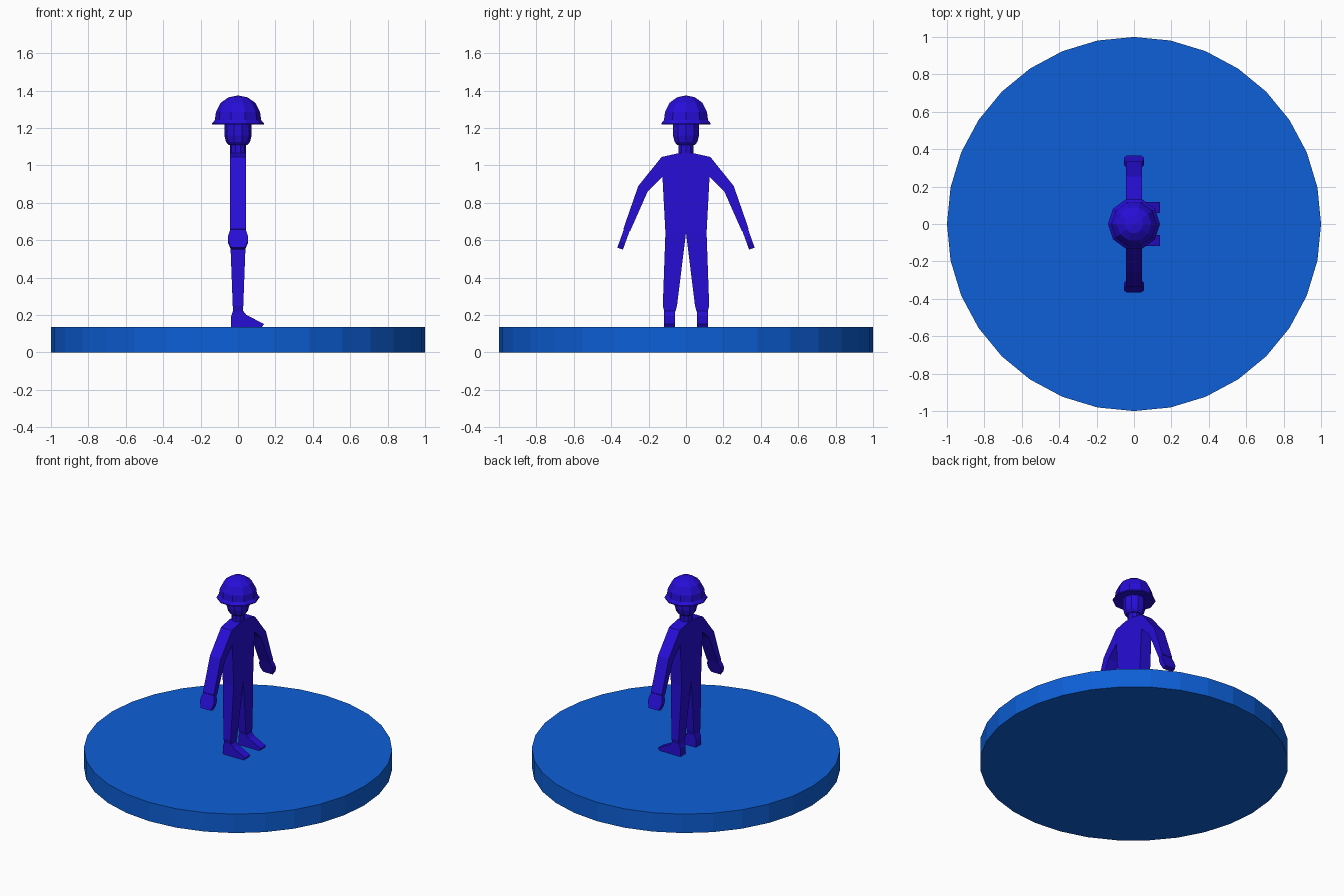
import bpy, bmesh, math

if "Cube" in bpy.data.objects:
    bpy.data.objects.remove(bpy.data.objects["Cube"])


def material(name, color):
    m = bpy.data.materials.new(name)
    m.diffuse_color = color
    m.use_nodes = True
    m.node_tree.nodes["Principled BSDF"].inputs["Base Color"].default_value = m.diffuse_color
    return m


BASE = material("base_blue", (0.004, 0.115, 0.68, 1))
FIGURE = material("figure_blue", (0.02, 0.004, 0.68, 1))


def finish(name, bm, mat, mirror=False):
    bmesh.ops.recalc_face_normals(bm, faces=bm.faces)
    me = bpy.data.meshes.new(name)
    bm.to_mesh(me)
    bm.free()
    me.materials.append(mat)
    ob = bpy.data.objects.new(name, me)
    bpy.context.collection.objects.link(ob)
    if mirror:
        mod = ob.modifiers.new("mirror", 'MIRROR')
        mod.use_axis = (False, True, False)
        mod.use_mirror_merge = False
    return ob


def prism(name, loop_a, loop_b, mirror=True):
    """Solid between two matching outlines."""
    bm = bmesh.new()
    a = [bm.verts.new(p) for p in loop_a]
    b = [bm.verts.new(p) for p in loop_b]
    bm.faces.new(a)
    bm.faces.new(b)
    for i in range(len(a)):
        j = (i + 1) % len(a)
        bm.faces.new((a[i], a[j], b[j], b[i]))
    return finish(name, bm, FIGURE, mirror)


def slab(name, outline, depth, mirror=True):
    """Outline in (y, z), given half depth in x as a function of z."""
    return prism(name, [(depth(z), y, z) for y, z in outline],
                 [(-depth(z), y, z) for y, z in outline], mirror)


def lathe(name, profile, sides, mat):
    """Closed solid of revolution from (radius, z) pairs, flat faced."""
    bm = bmesh.new()
    rings = []
    for r, z in profile:
        rings.append([bm.verts.new((r * math.cos(math.tau * k / sides),
                                    r * math.sin(math.tau * k / sides), z))
                      for k in range(sides)])
    for lo, hi in zip(rings, rings[1:]):
        for k in range(sides):
            n = (k + 1) % sides
            bm.faces.new((lo[k], lo[n], hi[n], hi[k]))
    bm.faces.new(rings[0])
    bm.faces.new(rings[-1])
    bmesh.ops.remove_doubles(bm, verts=bm.verts, dist=0.0005)
    return finish(name, bm, mat)


# Round stand
lathe("base", [(1, 0), (1, 0.135)], 32, BASE)

# Torso: flat slab with sloped shoulders
side = [(0.04, 1.065), (0.13, 1.045), (0.125, 0.92), (0.11, 0.64)]
slab("torso", side + [(-y, z) for y, z in reversed(side)], lambda z: 0.043, False)

# Legs, tapering in depth toward the ankle
slab("legs", [(0, 0.64), (0.11, 0.64), (0.124, 0.25), (0.117, 0.22),
              (0.056, 0.22), (0.048, 0.25)],
     lambda z: 0.027 + (z - 0.22) * 0.038)

# Shoes, toes toward +x
shoe = [(-0.038, 0.135), (-0.038, 0.19), (-0.026, 0.225), (0.025, 0.225),
        (0.045, 0.2), (0.139, 0.152), (0.128, 0.135)]
prism("shoes", [(x, 0.058, z) for x, z in shoe], [(x, 0.117, z) for x, z in shoe])

# Bent arms
slab("arms", [(0.12, 1.046), (0.13, 1.045), (0.255, 0.89), (0.335, 0.66),
              (0.325, 0.645), (0.298, 0.65), (0.205, 0.86), (0.12, 0.945)],
     lambda z: 0.043)

# Mitten hands, flat octagons continuing the forearm line
half = [(0.04, 0.658), (0.053, 0.618), (0.053, 0.59), (0.038, 0.555)]
hand = half + [(-x, z) for x, z in reversed(half)]


def hand_side(s):
    return [(x, 0.318 + (0.65 - z) * 0.36 + s * 0.015, z + s * 0.005) for x, z in hand]


prism("hands", hand_side(-1), hand_side(1))

# Neck, head and helmet
lathe("neck", [(0.043, 1.03), (0.043, 1.14)], 10, FIGURE)
lathe("head", [(0.05, 1.11), (0.064, 1.125), (0.073, 1.16), (0.073, 1.23)], 10, FIGURE)
lathe("helmet", [(0.07, 1.225), (0.139, 1.218), (0.139, 1.224), (0.124, 1.242),
                 (0.118, 1.285), (0.092, 1.335), (0.05, 1.364), (0, 1.374)], 10, FIGURE)
